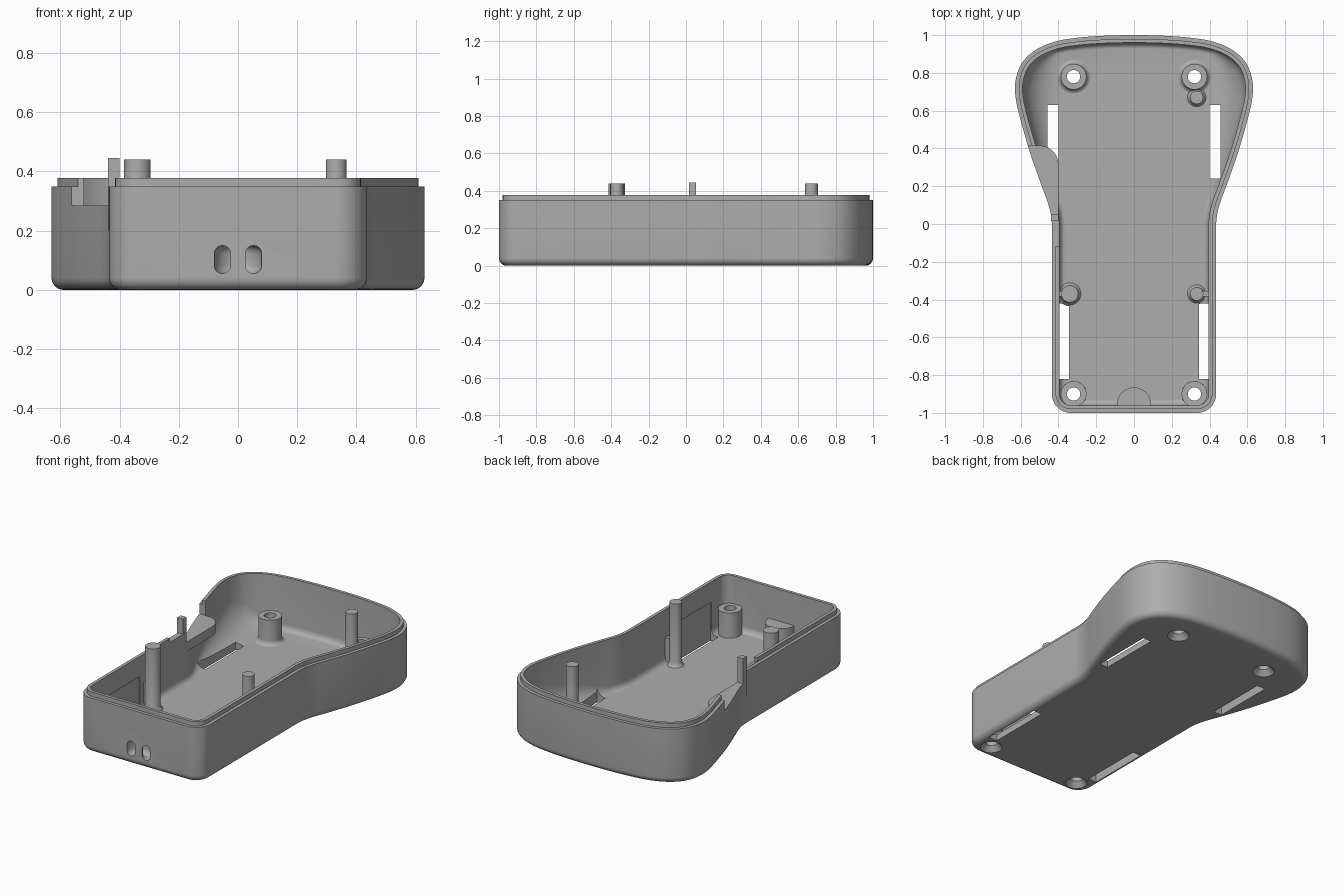
import bpy, bmesh, math
from mathutils import Vector

if "Cube" in bpy.data.objects:
    bpy.data.objects.remove(bpy.data.objects["Cube"])

grey = bpy.data.materials.new("plain grey")
grey.use_nodes = True
colour = (0.42, 0.42, 0.42, 1)
grey.diffuse_color = colour
grey.node_tree.nodes["Principled BSDF"].inputs["Base Color"].default_value = colour


def loft(name, loops, ring=False):
    """Skin a stack of equal loops; cap the ends, or join last to first."""
    bm = bmesh.new()
    rows = [[bm.verts.new(p) for p in loop] for loop in loops]
    n = len(rows[0])
    pairs = list(zip(rows, rows[1:])) + ([(rows[-1], rows[0])] if ring else [])
    for a, b in pairs:
        for i in range(n):
            j = (i + 1) % n
            bm.faces.new((a[i], a[j], b[j], b[i]))
    if not ring:
        bm.faces.new(rows[0])
        bm.faces.new(rows[-1])
    bmesh.ops.recalc_face_normals(bm, faces=bm.faces)
    mesh = bpy.data.meshes.new(name)
    bm.to_mesh(mesh)
    bm.free()
    ob = bpy.data.objects.new(name, mesh)
    bpy.context.collection.objects.link(ob)
    mesh.materials.append(grey)
    return ob


def prism(name, pts, z0, z1):
    return loft(name, [[(x, y, z) for x, y in pts] for z in (z0, z1)])


def box(name, x0, x1, y0, y1, z0, z1):
    return prism(name, [(x0, y0), (x1, y0), (x1, y1), (x0, y1)], z0, z1)


def arc(cx, cy, r, a0, a1, n):
    angles = [math.radians(a0 + (a1 - a0) * i / n) for i in range(n + 1)]
    return [(cx + r * math.cos(a), cy + r * math.sin(a)) for a in angles]


def lathe(name, x, y, profile, ring=False, n=40):
    return loft(name, [[(px, py, z) for px, py in arc(x, y, r, 0, 360, n)[:-1]]
                       for r, z in profile], ring)


def boolean(ob, cutter, operation="DIFFERENCE", keep=False):
    mod = ob.modifiers.new("cut", "BOOLEAN")
    mod.operation, mod.object, mod.solver = operation, cutter, "EXACT"
    bpy.context.view_layer.objects.active = ob
    bpy.ops.object.modifier_apply(modifier=mod.name)
    if not keep:
        bpy.data.objects.remove(cutter)


# Plan outline: smooth wide back, narrow straight grip, rounded front corners
key = [Vector(p) for p in (
    (-.15, .997), (0, 1), (.15, .997), (.3, .986), (.42, .965), (.52, .922),
    (.588, .86), (.62, .79), (.63, .72), (.622, .64), (.595, .53), (.548, .37),
    (.492, .21), (.455, .11), (.437, .03), (.435, -.06), (.435, -.2))]
half = []
for p0, p1, p2, p3 in zip(key, key[1:], key[2:], key[3:]):
    for i in range(6):
        t = i / 6
        half.append(.5 * (2 * p1 + (p2 - p0) * t + (2 * p0 - 5 * p1 + 4 * p2 - p3) * t * t
                          + (3 * p1 - p0 - 3 * p2 + p3) * t ** 3))
half += [Vector(p) for p in arc(.335, -.9, .1, 0, -90, 12)]
outline = half + [Vector((-p.x, p.y)) for p in reversed(half[1:])]


def inset(d):
    result, n = [], len(outline)
    for i, p in enumerate(outline):
        e1 = (p - outline[i - 1]).normalized()
        e2 = (outline[(i + 1) % n] - p).normalized()
        n1, n2 = Vector((e1.y, -e1.x)), Vector((e2.y, -e2.x))
        result.append(p + (n1 + n2) / (1 + n1.dot(n2)) * d)
    return result


def level(d, z):
    return [(p.x, p.y, z) for p in inset(d)]


# Shell: filleted underside, stepped rim, scooped floor in the wide end
FLOOR, WALL, R = .04, .04, .04
loops = []
for i in range(7):
    a = math.radians(15 * i)
    loops.append(level(R * (1 - math.sin(a)), R * (1 - math.cos(a))))
loops += [level(0, .35), level(.02, .35), level(.02, .378), level(WALL, .378)]
wall = inset(WALL)
foot = [Vector((max(-.4, min(.4, p.x)), p.y)) for p in inset(WALL + .03)]
for i in range(9):
    a = math.radians(90 * i / 8)
    row = []
    for w, f in zip(wall, foot):
        h = min(.2, max(.04, (w - f).length))
        q = f + (w - f) * (1 - math.sin(a)) if i == 0 else w + (f - w) * (1 - math.cos(a))
        row.append((q.x, q.y, FLOOR + h * (1 - math.sin(a))))
    loops.append(row)
shell = loft("shell", loops)

# Vent slots and countersunk screw holes
for s in (-1, 1):
    for x0, x1, y0, y1 in ((.40, .457, .24, .63), (.345, .402, -.82, -.42)):
        xa, xb = sorted((s * x0, s * x1))
        boolean(shell, box("slot_cutter", xa, xb, y0, y1, -.1, .25))
    for y in (.78, -.9):
        boolean(shell, lathe("screw_cutter", s * .32, y,
                             [(.072, -.01), (.035, .032), (.035, .2)]))

# Side recess with a shelf, and a gap in the rim beside it
recess = [(-.8, .045), (-.4, .045)] + arc(-.5, .315, .1, 0, 90, 10) + [(-.8, .415)]
boolean(shell, prism("recess_cutter", recess, .285, .6))
boolean(shell, box("rim_cutter", -.5, -.36, -.12, .05, .352, .6))
shelf = prism("side_shelf", recess, .225, .285)
boolean(shelf, prism("outline_solid", [tuple(p) for p in inset(.002)], .1, .34), "INTERSECT")
box("side_pin", -.44, -.4, .017, .053, .2, .445)

# Strap anchor: half-round block with a curved tunnel opening at the front
anchor = prism("strap_anchor", arc(0, -.955, .09, 0, 180, 20) + [(-.09, -.97), (.09, -.97)],
               .03, .175)
tunnel = lathe("strap_tunnel_cutter", 0, -1,
               arc(.0525, .1225, .0275, 0, 180, 8) + arc(.0525, .0825, .0275, 180, 360, 8),
               ring=True)
boolean(anchor, tunnel, keep=True)
boolean(shell, tunnel)

# Screw bosses with flared feet
for side, s in (("left", 1), ("right", -1)):
    for end, y, flare in (("back", .78, .03), ("front", -.9, .003)):
        foot_curve = [(.068 + flare * (1 - math.sin(a)), .038 + flare * (1 - math.cos(a)))
                      for a in (math.radians(15 * i) for i in range(7))]
        lathe(f"{end}_{side}_boss", s * .32, y,
              [(.035, .035)] + foot_curve + [(.068, .2), (.035, .2)], ring=True)

# Tall support rods with small feet, and ribs tying them to the wall
for name, x, y, r in (("front_right_rod", -.34, -.37, .045),
                      ("front_left_rod", .332, -.37, .035),
                      ("back_left_rod", .332, .67, .035)):
    lathe(name, x, y, [(r + .02, .035), (r + .008, .045), (r, .065), (r, .44)], n=28)
box("left_rod_rib", .34, .41, -.385, -.355, .03, .2)
box("right_rod_rib", -.41, -.35, -.385, -.355, .03, .2)

# Shade curved walls smooth while keeping crisp edges
bpy.ops.object.select_all(action="DESELECT")
for ob in bpy.context.scene.objects:
    if ob.type == "MESH" and grey.name in ob.data.materials:
        ob.select_set(True)
        bpy.context.view_layer.objects.active = ob
bpy.ops.object.shade_smooth_by_angle(angle=math.radians(30))
